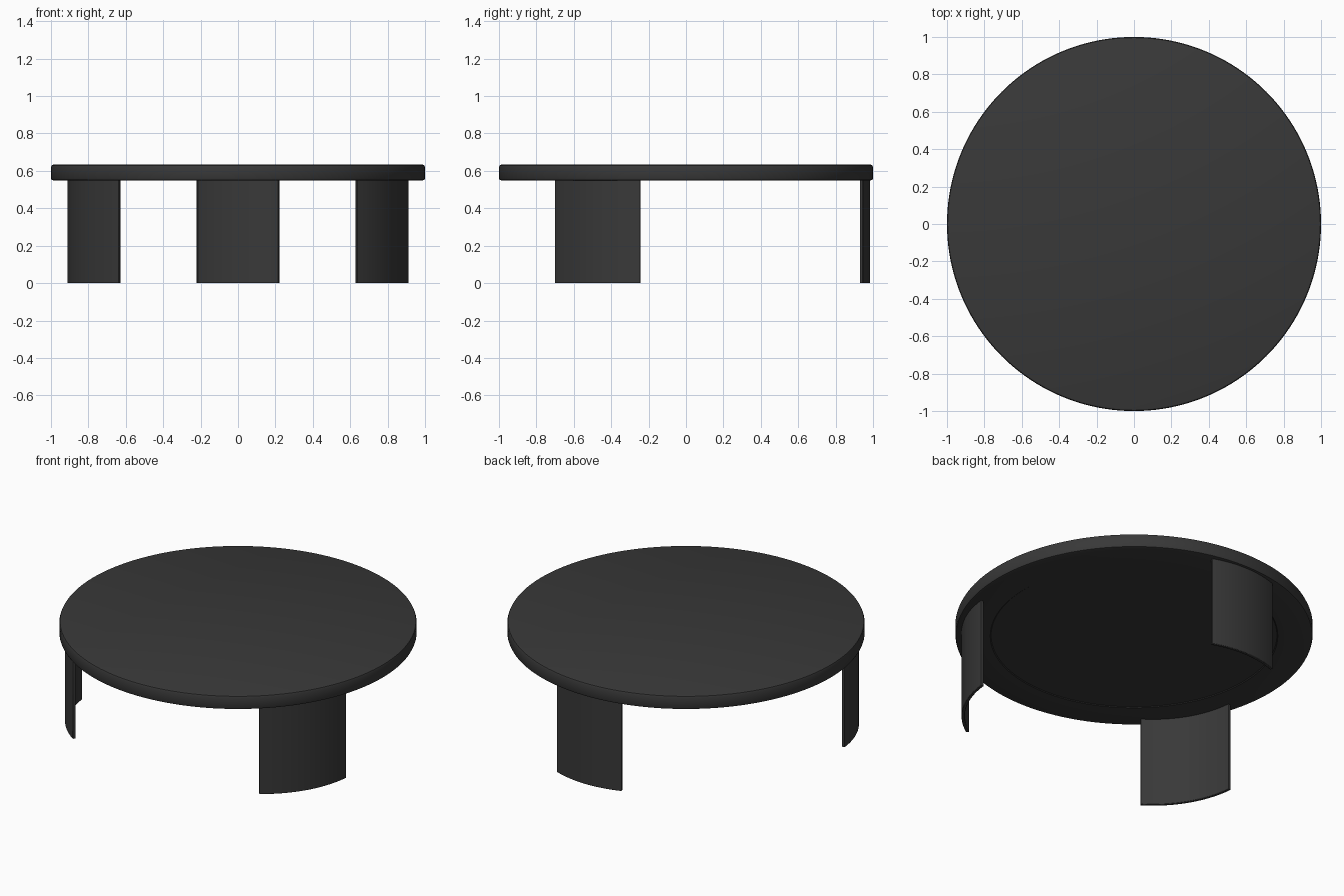
import bpy, bmesh, math

if "Cube" in bpy.data.objects:
    bpy.data.objects.remove(bpy.data.objects["Cube"])

charcoal = bpy.data.materials.new("charcoal")
charcoal.diffuse_color = (0.04, 0.04, 0.04, 1)
charcoal.use_nodes = True
charcoal.node_tree.nodes["Principled BSDF"].inputs["Base Color"].default_value = charcoal.diffuse_color


def finish(bm, name):
    bmesh.ops.remove_doubles(bm, verts=bm.verts, dist=1e-5)
    bmesh.ops.recalc_face_normals(bm, faces=bm.faces)
    mesh = bpy.data.meshes.new(name)
    bm.to_mesh(mesh)
    bm.free()
    mesh.materials.append(charcoal)
    obj = bpy.data.objects.new(name, mesh)
    bpy.context.collection.objects.link(obj)
    bpy.ops.object.select_all(action='DESELECT')
    obj.select_set(True)
    bpy.context.view_layer.objects.active = obj
    bpy.ops.object.shade_smooth_by_angle(angle=math.radians(32))
    return obj


# Round top: lathed profile with softened rim and a shallow recess underneath
def table_top():
    profile = [(0, 0.553), (0.80, 0.553), (0.805, 0.549), (0.988, 0.549),
               (0.996, 0.552), (1.0, 0.561), (1.0, 0.621), (0.996, 0.63),
               (0.988, 0.633), (0, 0.633)]
    bm = bmesh.new()
    verts = [bm.verts.new((r, 0, z)) for r, z in profile]
    edges = [bm.edges.new(pair) for pair in zip(verts, verts[1:])]
    bmesh.ops.spin(bm, geom=verts + edges, cent=(0, 0, 0), axis=(0, 0, 1),
                   angle=math.tau, steps=160)
    finish(bm, "table_top")


# Leg: thin curved panel bulging outward, from its outer chord
def curved_leg(name, mid, facing, half_chord, radius, thick=0.018, height=0.551):
    half = math.asin(half_chord / radius)
    back = radius * math.cos(half)
    cx = mid[0] - back * math.cos(facing)
    cy = mid[1] - back * math.sin(facing)
    steps = 28
    angles = [facing - half + 2 * half * i / steps for i in range(steps + 1)]
    bm = bmesh.new()
    rings = []
    for a in angles:
        rings.append([bm.verts.new((cx + r * math.cos(a), cy + r * math.sin(a), z))
                      for r, z in ((radius, 0), (radius, height),
                                   (radius - thick, height), (radius - thick, 0))])
    for p, q in zip(rings, rings[1:]):
        for i in range(4):
            j = (i + 1) % 4
            bm.faces.new((p[i], p[j], q[j], q[i]))
    bm.faces.new(rings[0])
    bm.faces.new(rings[-1])
    obj = finish(bm, name)
    bevel = obj.modifiers.new("soft_edges", 'BEVEL')
    bevel.width = 0.003
    bevel.segments = 2
    bevel.limit_method = 'ANGLE'
    bevel.angle_limit = math.radians(40)


table_top()
curved_leg("back_leg", (0, 0.945), math.pi / 2, 0.222, 0.636)
curved_leg("front_right_leg", (0.7745, -0.474), math.radians(-31), 0.267, 0.62)
curved_leg("front_left_leg", (-0.7745, -0.474), math.radians(211), 0.267, 0.62)
